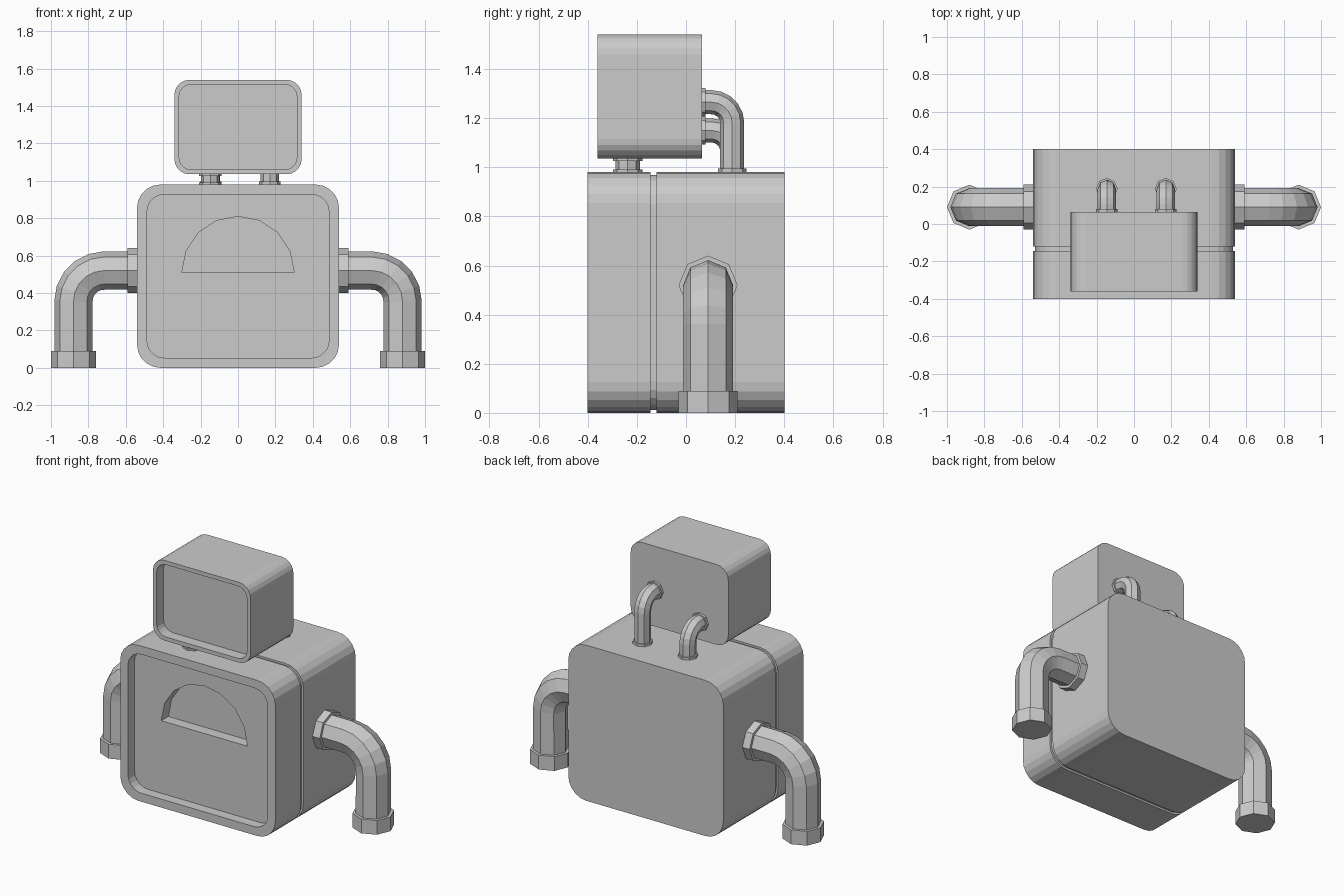
import bpy, bmesh
from math import sin, cos, pi
from mathutils import Vector

if "Cube" in bpy.data.objects:
    bpy.data.objects.remove(bpy.data.objects["Cube"])


def finish(name, bm):
    bmesh.ops.recalc_face_normals(bm, faces=bm.faces[:])
    me = bpy.data.meshes.new(name)
    bm.to_mesh(me)
    bm.free()
    ob = bpy.data.objects.new(name, me)
    bpy.context.collection.objects.link(ob)
    return ob


def loft(name, rings):
    """Skin a list of equal-length rings and cap both ends."""
    bm = bmesh.new()
    vs = [[bm.verts.new(p) for p in r] for r in rings]
    n = len(vs[0])
    for a, b in zip(vs, vs[1:]):
        for i in range(n):
            j = (i + 1) % n
            bm.faces.new((a[i], a[j], b[j], b[i]))
    bm.faces.new(vs[0])
    bm.faces.new(vs[-1])
    return finish(name, bm)


def rounded_rect(y, hx, z0, z1, r, inset=0.0, seg=5):
    hx, z0, z1, r = hx - inset, z0 + inset, z1 - inset, r - inset * 0.6
    corners = [(hx - r, z1 - r), (r - hx, z1 - r), (r - hx, z0 + r), (hx - r, z0 + r)]
    return [(cx + r * cos(a), y, cz + r * sin(a))
            for k, (cx, cz) in enumerate(corners)
            for a in [(k + i / seg) * pi / 2 for i in range(seg + 1)]]


def tube(name, pts, r, normal, sides=8):
    """Sweep an octagon along a planar path with the given plane normal."""
    pts, n = [Vector(p) for p in pts], Vector(normal)
    rings = []
    for i, p in enumerate(pts):
        t = Vector()
        if i:
            t += (p - pts[i - 1]).normalized()
        if i < len(pts) - 1:
            t += (pts[i + 1] - p).normalized()
        b = t.normalized().cross(n)
        rings.append([p + r * (cos(2 * pi * k / sides) * n + sin(2 * pi * k / sides) * b)
                      for k in range(sides)])
    return loft(name, rings)


def elbow(start, corner, end, r, seg=5):
    """Path from start to end with a rounded 90 degree bend at the corner."""
    s, c, e = Vector(start), Vector(corner), Vector(end)
    u, v = (s - c).normalized() * r, (e - c).normalized() * r
    arc = [c + u + v - v * cos(a) - u * sin(a)
           for a in [i / seg * pi / 2 for i in range(seg + 1)]]
    return [s] + arc + [e]


# Body: rounded box with a seam groove and a recessed front panel
B = (0.54, 0.0, 0.98, 0.125)
body = loft("body", [rounded_rect(y, *B, inset=i) for y, i in [
    (-0.335, 0.053), (-0.4, 0.053), (-0.4, 0), (-0.145, 0), (-0.145, 0.012),
    (-0.12, 0.012), (-0.12, 0), (0.4, 0)]])

# Half-round opening in the front panel
arc = [(0.3 * cos(i * pi / 8), 0.51 + 0.3 * sin(i * pi / 8)) for i in range(9)]
cutter = loft("opening_cutter", [[(x, y, z) for x, z in arc] for y in (-0.37, -0.265)])
cutter.hide_render = True
cutter.hide_viewport = True
cut = body.modifiers.new("opening", 'BOOLEAN')
cut.operation = 'DIFFERENCE'
cut.solver = 'EXACT'
cut.object = cutter

# Head: rounded box with a recessed screen
H = (0.34, 1.035, 1.54, 0.08)
loft("head", [rounded_rect(y, *H, inset=i) for y, i in [
    (-0.29, 0.025), (-0.36, 0.025), (-0.36, 0), (0.065, 0)]])

# Arms: bent pipes with a collar at the body and a cuff at the end
for side, s in (("left", -1), ("right", 1)):
    tube(side + "_arm", elbow((s * 0.53, 0.09, 0.52), (s * 0.88, 0.09, 0.52),
                              (s * 0.88, 0.09, 0.05), 0.165), 0.102, (0, 1, 0))
    tube(side + "_arm_collar", [(s * 0.53, 0.09, 0.52), (s * 0.59, 0.09, 0.52)],
         0.12, (0, 1, 0))
    tube(side + "_arm_cuff", [(s * 0.88, 0.09, 0.0), (s * 0.88, 0.09, 0.09)],
         0.12, (0, 1, 0))

# Rear hoses from body top to head back, at two heights
for side, x, z in (("short", -0.145, 1.15), ("tall", 0.17, 1.265)):
    tube(side + "_hose", elbow((x, 0.188, 0.97), (x, 0.188, z), (x, 0.055, z), 0.085),
         0.049, (1, 0, 0))
    tube(side + "_hose_base", [(x, 0.188, 0.97), (x, 0.188, 0.995)], 0.058, (1, 0, 0))
    tube(side + "_hose_tip", [(x, 0.055, z), (x, 0.08, z)], 0.058, (1, 0, 0))

# Neck post under the head
for name, z0, z1, r in (("neck", 0.97, 1.045, 0.05), ("neck_base", 0.97, 0.99, 0.06),
                        ("neck_top", 1.026, 1.045, 0.06)):
    tube(name, [(-0.148, -0.238, z0), (-0.148, -0.238, z1)], r, (1, 0, 0))
